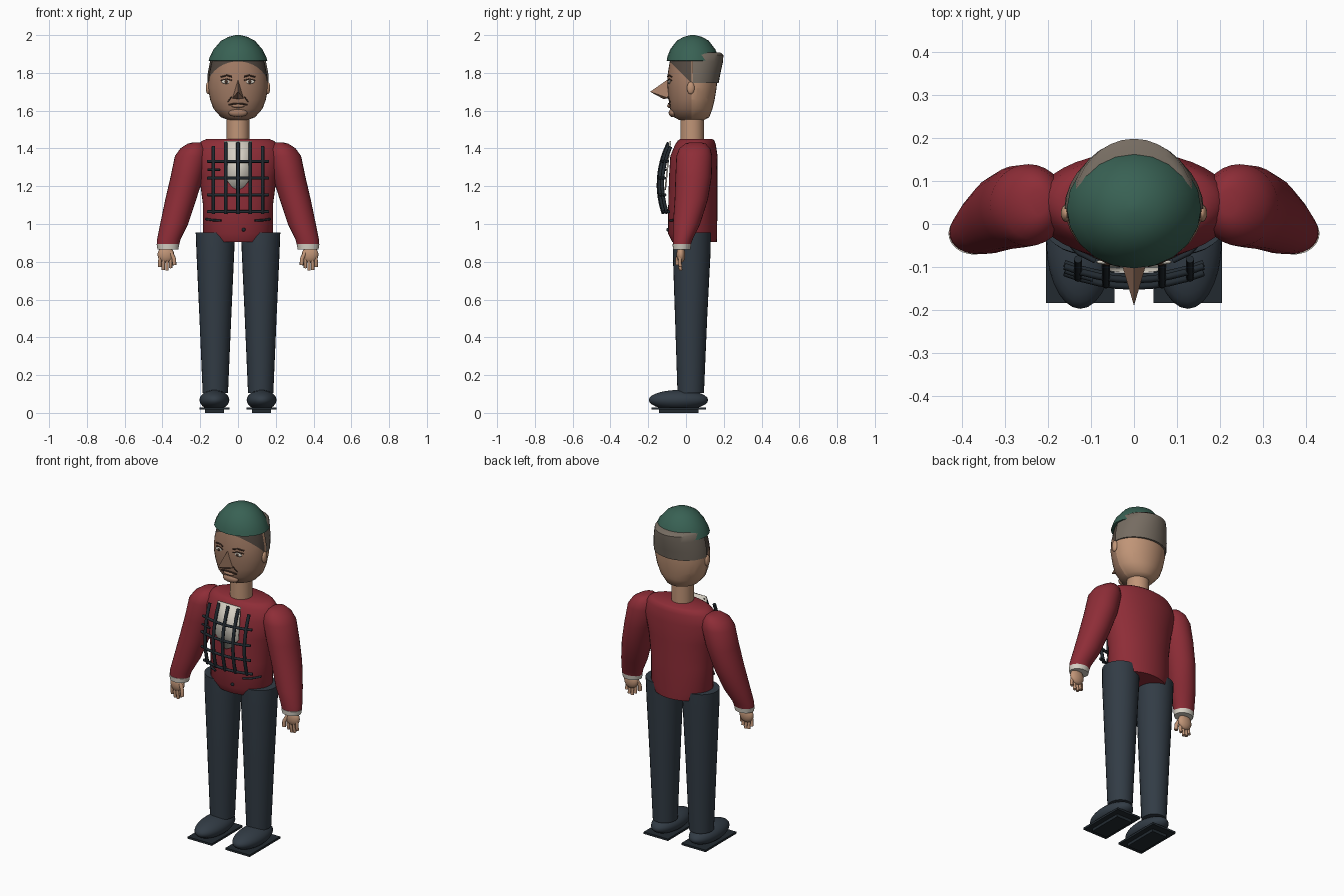
import bpy, bmesh, math
from mathutils import Vector

cube = bpy.data.objects.get("Cube")
if cube:
    bpy.data.objects.remove(cube, do_unlink=True)


def material(name, rgb):
    m = bpy.data.materials.new(name)
    m.use_nodes = True
    color = (*rgb, 1)
    m.diffuse_color = color
    m.node_tree.nodes["Principled BSDF"].inputs["Base Color"].default_value = color
    return m


RED = material("jacket red", (0.27, 0.026, 0.038))
NAVY = material("trouser slate", (0.032, 0.045, 0.06))
DARK = material("dark trim", (0.016, 0.023, 0.03))
GREEN = material("cap green", (0.04, 0.12, 0.088))
SKIN = material("skin", (0.53, 0.3, 0.185))
FACE = material("face skin", (0.36, 0.2, 0.13))
GREY = material("grey hair", (0.18, 0.15, 0.12))
TEMPLE = material("temple hair", (0.085, 0.065, 0.052))
WHITE = material("shirt white", (0.68, 0.64, 0.56))
BROWN = material("feature brown", (0.06, 0.032, 0.022))


def finish(name, bm, *mats, angle=45):
    bmesh.ops.recalc_face_normals(bm, faces=bm.faces)
    me = bpy.data.meshes.new(name)
    bm.to_mesh(me)
    bm.free()
    ob = bpy.data.objects.new(name, me)
    bpy.context.collection.objects.link(ob)
    for m in mats:
        me.materials.append(m)
    bpy.ops.object.select_all(action="DESELECT")
    ob.select_set(True)
    bpy.context.view_layer.objects.active = ob
    bpy.ops.object.shade_smooth_by_angle(angle=math.radians(angle))
    return ob


def loft(sections, n=32, side=1):
    """Stack of ellipses given as (z, centre x, centre y, radius x, radius y)."""
    bm = bmesh.new()
    rings = []
    for z, cx, cy, rx, ry in sections:
        angles = [math.tau * i / n for i in range(n)]
        rings.append([bm.verts.new((side * (cx + rx * math.cos(a)), cy + ry * math.sin(a), z))
                      for a in angles])
    for a, b in zip(rings, rings[1:]):
        for i in range(n):
            j = (i + 1) % n
            bm.faces.new((a[i], a[j], b[j], b[i]))
    bm.faces.new(rings[0])
    bm.faces.new(rings[-1])
    return bm


def ball(name, loc, size, mat, seg=20):
    bm = bmesh.new()
    bmesh.ops.create_uvsphere(bm, u_segments=seg, v_segments=seg // 2, radius=1)
    bmesh.ops.scale(bm, vec=size, verts=bm.verts)
    bmesh.ops.translate(bm, vec=loc, verts=bm.verts)
    return finish(name, bm, mat)


def box(name, loc, size, mat):
    bm = bmesh.new()
    bmesh.ops.create_cube(bm, size=1)
    bmesh.ops.scale(bm, vec=size, verts=bm.verts)
    bmesh.ops.translate(bm, vec=loc, verts=bm.verts)
    return finish(name, bm, mat)


def rod(name, points, radius, mat):
    cu = bpy.data.curves.new(name, "CURVE")
    cu.dimensions = "3D"
    cu.bevel_depth = radius
    cu.bevel_resolution = 2
    cu.use_fill_caps = True
    sp = cu.splines.new("POLY")
    sp.points.add(len(points) - 1)
    for p, co in zip(sp.points, points):
        p.co = (*co, 1)
    cu.materials.append(mat)
    ob = bpy.data.objects.new(name, cu)
    bpy.context.collection.objects.link(ob)
    return ob


# Jacket body
finish("jacket_body", loft([
    (0.905, 0, 0.045, 0.16, 0.118), (0.95, 0, 0.035, 0.185, 0.13),
    (1.1, 0, 0.036, 0.185, 0.13), (1.25, 0, 0.038, 0.205, 0.128),
    (1.36, 0, 0.042, 0.232, 0.125), (1.42, 0, 0.05, 0.21, 0.108),
    (1.44, 0, 0.053, 0.19, 0.098), (1.45, 0, 0.055, 0.165, 0.085)], 40), RED)

# Neck
finish("neck", loft([(1.42, 0, 0.032, 0.06, 0.062), (1.58, 0, 0.032, 0.06, 0.062)]), SKIN)

# Head, with face and temple hair coloured along two cuts
head = loft([
    (1.55, 0, 0.03, 0.05, 0.065), (1.565, 0, 0.03, 0.09, 0.093),
    (1.61, 0, 0.028, 0.13, 0.112), (1.66, 0, 0.03, 0.148, 0.122),
    (1.72, 0, 0.032, 0.159, 0.13), (1.78, 0, 0.034, 0.155, 0.133),
    (1.85, 0, 0.038, 0.142, 0.126), (1.9, 0, 0.04, 0.125, 0.118)])
hairline = Vector((0, 0.03, 1.745)), Vector((0, 1, 1)).normalized()
for co, no in (hairline, (Vector((0, 0.03, 0)), Vector((0, 1, 0)))):
    bmesh.ops.bisect_plane(head, geom=head.verts[:] + head.edges[:] + head.faces[:],
                           plane_co=co, plane_no=no)
for f in head.faces:
    c = f.calc_center_median()
    if c.y < 0.03:
        f.material_index = 2 if (c - hairline[0]).dot(hairline[1]) > 0 else 1
finish("head", head, SKIN, FACE, TEMPLE)

# Hair around the back of the head
hair = loft([(1.745, 0, 0.035, 0.15, 0.128), (1.747, 0, 0.035, 0.162, 0.138),
             (1.8, 0, 0.037, 0.16, 0.146), (1.86, 0, 0.04, 0.148, 0.156),
             (1.895, 0, 0.042, 0.14, 0.156), (1.908, 0, 0.042, 0.125, 0.14)])
bmesh.ops.bisect_plane(hair, geom=hair.verts[:] + hair.edges[:] + hair.faces[:],
                       plane_co=(0, 0.035, 0), plane_no=(0, 1, 0), clear_inner=True)
finish("back_hair", hair, GREY)

# Cap
finish("cap", loft([(1.862, 0, 0.036, 0.145, 0.128), (1.865, 0, 0.036, 0.156, 0.139),
                    (1.89, 0, 0.036, 0.147, 0.133), (1.925, 0, 0.036, 0.129, 0.119),
                    (1.97, 0, 0.036, 0.09, 0.085), (1.99, 0, 0.036, 0.052, 0.05),
                    (2.0, 0, 0.036, 0.012, 0.012)], 20), GREEN)

# Nose
nose = bmesh.new()
bridge, tip, base = [nose.verts.new(p) for p in
                     ((0, -0.09, 1.77), (0, -0.19, 1.7), (0, -0.12, 1.662))]
for s in (1, -1):
    wing = nose.verts.new((s * 0.03, -0.088, 1.665))
    nose.faces.new((bridge, tip, wing))
    nose.faces.new((tip, base, wing))
finish("nose", nose, FACE, angle=20)


def face_y(x):
    return 0.034 - 0.133 * math.sqrt(1 - (x / 0.158) ** 2)


# Mouth
rod("mouth", [(x, face_y(x) + 0.008, 1.638 - 8 * x * x * 0.4)
              for x in (-0.05, -0.025, 0, 0.025, 0.05)], 0.004, BROWN)
ball("lower_lip", (0, -0.088, 1.625), (0.035, 0.012, 0.01), FACE)
ball("chin", (0, -0.07, 1.588), (0.05, 0.022, 0.022), FACE)

for s, side in ((1, "left"), (-1, "right")):
    # Eyes, brows and ears
    x = s * 0.062
    ball(side + "_eye", (x, face_y(x), 1.753), (0.026, 0.006, 0.011), WHITE)
    ball(side + "_pupil", (x, face_y(x) - 0.004, 1.753), (0.009, 0.005, 0.009), BROWN, 12)
    for part, z, r in (("upper_lid", 1.765, 0.003), ("brow", 1.784, 0.004)):
        rod(side + "_" + part, [(s * t, face_y(t), z + h) for t, h in
                                ((0.032, -0.004), (0.06, 0.003), (0.092, -0.006))], r, BROWN)
    rod(side + "_cheek_fold", [(s * 0.033, face_y(0.033), 1.675),
                               (s * 0.055, face_y(0.055) + 0.006, 1.645)], 0.003, BROWN)
    ball(side + "_ear", (s * 0.158, 0.025, 1.72), (0.012, 0.02, 0.033), SKIN)

    # Sleeve and cuff
    finish(side + "_sleeve", loft([
        (0.885, 0.371, -0.022, 0.058, 0.046), (0.92, 0.366, -0.017, 0.062, 0.053),
        (1.0, 0.338, 0.003, 0.074, 0.072), (1.13, 0.303, 0.028, 0.082, 0.088),
        (1.25, 0.27, 0.04, 0.087, 0.096), (1.36, 0.245, 0.044, 0.089, 0.095),
        (1.4, 0.235, 0.046, 0.07, 0.082), (1.425, 0.225, 0.05, 0.042, 0.055),
        (1.432, 0.22, 0.05, 0.02, 0.03)], 28, s), RED)
    finish(side + "_cuff", loft([(0.866, 0.371, -0.023, 0.055, 0.046),
                                 (0.893, 0.371, -0.022, 0.06, 0.049)], 28, s), WHITE)

    # Hand with fingers and thumb
    ball(side + "_palm", (s * 0.382, -0.027, 0.838), (0.044, 0.023, 0.045), SKIN)
    for i in range(4):
        fx = 0.355 + i * 0.019
        end = (0.768, 0.754, 0.757, 0.775)[i]
        rod(f"{side}_finger_{i + 1}", [(s * fx, -0.03, 0.835), (s * (fx + 0.002), -0.034, 0.79),
                                       (s * (fx + 0.002), -0.028, end)], 0.0095, SKIN)
    rod(side + "_thumb", [(s * 0.355, -0.035, 0.85), (s * 0.338, -0.045, 0.815),
                          (s * 0.337, -0.046, 0.782)], 0.011, SKIN)

    # Trouser leg
    finish(side + "_trouser_leg", loft([
        (0.105, 0.12, 0.025, 0.067, 0.07), (0.5, 0.12, 0.027, 0.084, 0.085),
        (0.85, 0.12, 0.03, 0.1, 0.1), (0.955, 0.12, 0.032, 0.104, 0.1)], 28, s), NAVY)

    # Shoe, sole and tread
    ball(side + "_shoe", (s * 0.125, -0.04, 0.068), (0.079, 0.157, 0.053), NAVY, 28)
    box(side + "_sole", (s * 0.125, -0.038, 0.023), (0.16, 0.29, 0.012), DARK)
    box(side + "_tread", (s * 0.125, -0.038, 0.009), (0.1, 0.21, 0.018), DARK)

    # Pocket line
    rod(side + "_pocket", [(s * 0.09, -0.086, 1.018), (s * 0.13, -0.066, 1.02),
                           (s * 0.17, -0.022, 1.026)], 0.006, DARK)

# Shirt front, a thin pointed plate
shirt = bmesh.new()
outline = [(-0.075, 1.44), (0.075, 1.44), (0.075, 1.25), (0.03, 1.195),
           (0, 1.18), (-0.03, 1.195), (-0.075, 1.25)]
shirt.faces.new([shirt.verts.new((x, -0.088 - (1.44 - z) * 0.1, z)) for x, z in outline])
plate = finish("shirt_front", shirt, WHITE)
plate.modifiers.new("thickness", "SOLIDIFY").thickness = 0.008


# Raised check on the chest
def chest(x, z):
    return (x, -0.146 + 1.2 * x * x + 1.1 * (z - 1.21) ** 2, z)


for i in range(5):
    x = (i - 2) * 0.065
    top = 1.41 if i in (0, 4) else 1.43
    rod(f"check_upright_{i + 1}", [chest(x, 1.055 + (top - 1.055) * k / 8) for k in range(9)],
        0.0095, DARK)
for i in range(4):
    z = 1.065 + i * 0.089
    rod(f"check_crossbar_{i + 1}", [chest(-0.162 + 0.0405 * k, z) for k in range(9)], 0.008, DARK)
rod("check_short_bar", [chest(x, 1.287) for x in (-0.16, -0.13, -0.095)], 0.006, DARK)
ball("jacket_button", (0.03, -0.096, 0.97), (0.01, 0.008, 0.01), DARK, 12)
